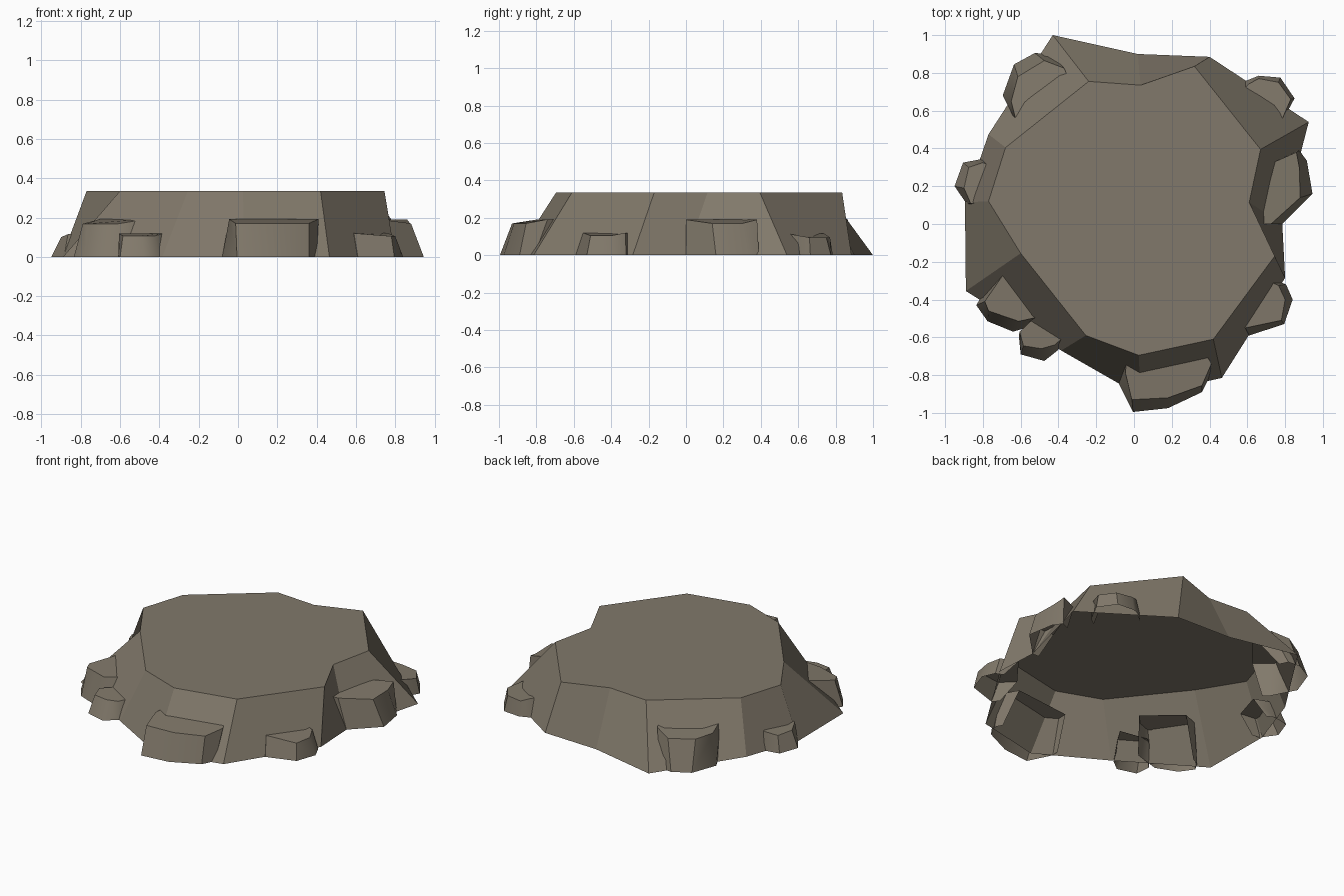
import bpy, bmesh, math

if "Cube" in bpy.data.objects:
    bpy.data.objects.remove(bpy.data.objects["Cube"])

stone = bpy.data.materials.new("grey_brown_stone")
stone.diffuse_color = (0.22, 0.19, 0.145, 1)
stone.use_nodes = True
stone.node_tree.nodes["Principled BSDF"].inputs["Base Color"].default_value = stone.diffuse_color


def make_object(name, bm):
    me = bpy.data.meshes.new(name)
    bm.to_mesh(me)
    bm.free()
    me.materials.append(stone)
    ob = bpy.data.objects.new(name, me)
    bpy.context.collection.objects.link(ob)
    return ob


# Main plateau: top outline and wider foot outline (clockwise), open underneath
TOP_Z = 0.335
top = [(-.24, .755), (.035, .735), (.32, .835), (.67, .395), (.61, .115), (.745, -.17),
       (.42, -.61), (.025, -.695), (-.255, -.59), (-.60, -.155), (-.77, .12), (-.68, .405)]
foot = [(-.43, 1.0), (.02, .90), (.40, .885), (.925, .54), (.785, 0), (.80, -.285),
        (.465, -.815), (.035, -.91), (-.385, -.67), (-.89, -.355), (-.895, .115), (-.77, .475)]
bm = bmesh.new()
upper = [bm.verts.new((x, y, TOP_Z)) for x, y in top]
lower = [bm.verts.new((x, y, 0)) for x, y in foot]
n = len(top)
for i in range(n):
    j = (i + 1) % n
    bm.faces.new((upper[i], upper[j], lower[j], lower[i]))
bm.faces.new(list(reversed(upper)))
bmesh.ops.recalc_face_normals(bm, faces=bm.faces[:])
if max(bm.faces, key=lambda f: f.calc_area()).normal.z < 0:
    bmesh.ops.reverse_faces(bm, faces=bm.faces[:])
make_object("rock_plateau", bm)


def boulder(name, z_in, z_out, crown, base, k=0.86):
    """Chunk with a top and an outer wall; its ends run back into the plateau."""
    bm = bmesh.new()
    last = len(crown) - 1

    def row(pts, scale, z_end, z_mid):
        v = [(x, y, z_end if i in (0, last) else z_mid) for i, (x, y) in enumerate(pts)]
        inner = [(v[i][0] * scale, v[i][1] * scale, z_end) for i in (0, last)]
        return [bm.verts.new(p) for p in [inner[0]] + v + [inner[1]]]

    rim = row(crown, k, z_in, z_out)
    ground = row(base, 0.94, 0, 0)
    for i in range(len(rim) - 1):
        bm.faces.new((rim[i], rim[i + 1], ground[i + 1], ground[i]))
    cap = bm.faces.new(rim)
    bmesh.ops.recalc_face_normals(bm, faces=bm.faces[:])
    if cap.normal.z < 0:
        bmesh.ops.reverse_faces(bm, faces=bm.faces[:])
    for f in bm.faces:
        f.smooth = f is not cap
    ob = make_object(name, bm)
    ob.data.set_sharp_from_angle(angle=math.radians(40))


# Boulders around the foot
boulder("front_boulder", .192, .17,
        [(-.045, -.79), (-.012, -.93), (.18, -.92), (.36, -.855), (.41, -.74)],
        [(-.08, -.845), (-.005, -.995), (.18, -.975), (.36, -.89), (.40, -.81)])
boulder("right_boulder", .19, .17,
        [(.725, 0), (.88, .14), (.875, .30), (.86, .38)],
        [(.785, 0), (.945, .16), (.915, .335), (.875, .39)])
boulder("back_right_boulder", .115, .095,
        [(.605, .74), (.66, .77), (.765, .75), (.83, .66), (.78, .545)],
        [(.585, .755), (.66, .785), (.775, .775), (.85, .665), (.78, .535)])
boulder("front_right_boulder", .12, .105,
        [(.59, -.55), (.78, -.51), (.80, -.40), (.765, -.325)],
        [(.61, -.59), (.795, -.53), (.84, -.40), (.805, -.32)])
boulder("front_left_small_boulder", .118, .107,
        [(-.605, -.57), (-.585, -.645), (-.49, -.66), (-.42, -.64), (-.385, -.61)],
        [(-.61, -.59), (-.60, -.69), (-.475, -.725), (-.405, -.67), (-.38, -.635)])
boulder("front_left_boulder", .195, .168,
        [(-.69, -.265), (-.79, -.41), (-.77, -.46), (-.61, -.515), (-.45, -.48)],
        [(-.80, -.37), (-.835, -.43), (-.775, -.515), (-.64, -.57), (-.47, -.52)])
boulder("left_boulder", .115, .10,
        [(-.80, .325), (-.875, .30), (-.90, .19), (-.865, .11)],
        [(-.80, .345), (-.905, .325), (-.95, .20), (-.885, .105)])
boulder("back_left_boulder", .22, .19,
        [(-.62, .53), (-.65, .65), (-.615, .78), (-.475, .865), (-.37, .825)],
        [(-.615, .525), (-.695, .68), (-.635, .845), (-.525, .905), (-.44, .90)])
